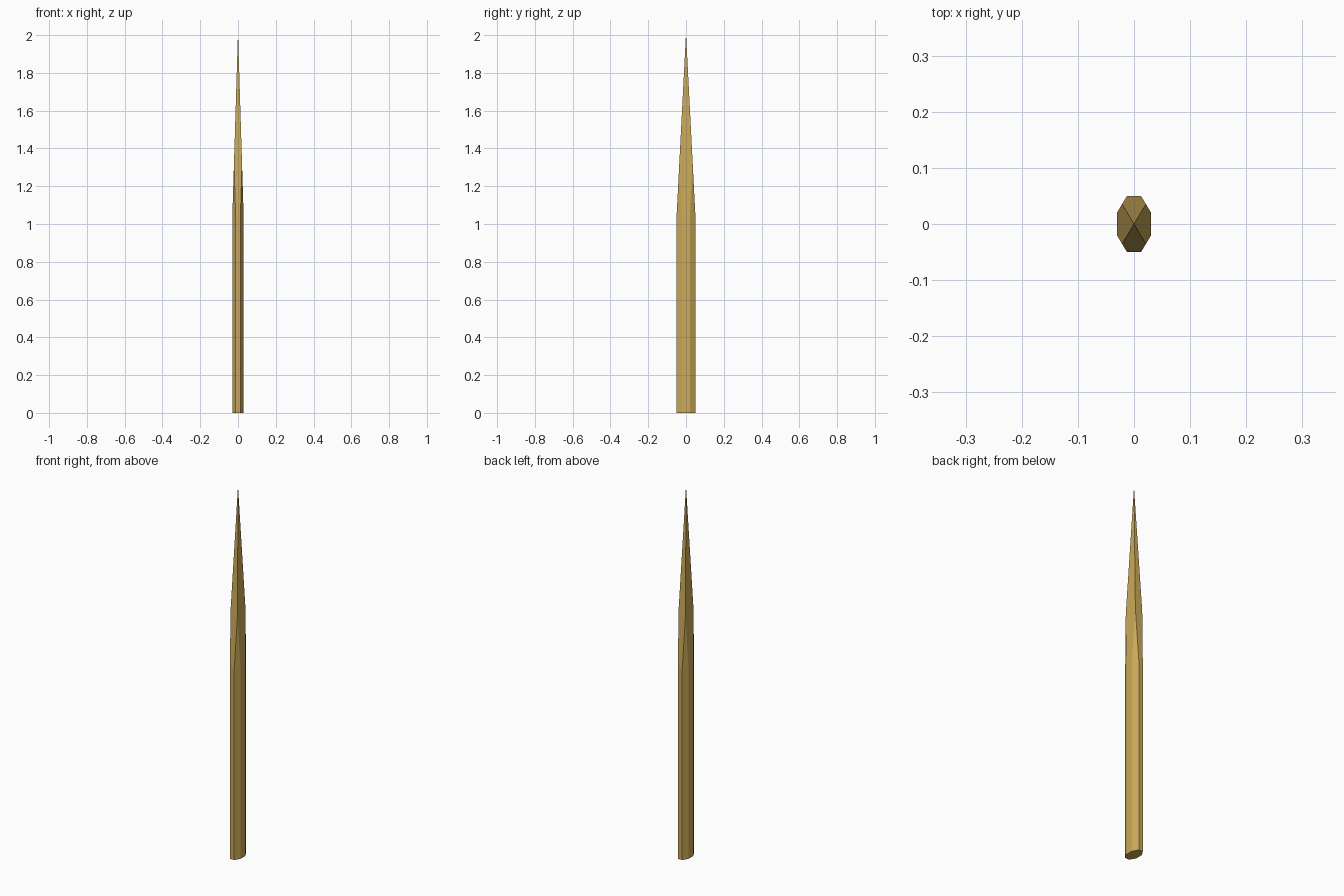
import bpy, bmesh, math
from mathutils import Matrix, Vector

if "Cube" in bpy.data.objects:
    bpy.data.objects.remove(bpy.data.objects["Cube"])

HX, HY = 0.03, 0.05        # half widths of the stake
TOP, SHOULDER = 2.0, 1.04  # tip height, start of the taper

# Octagonal shaft, squashed to an oval section
bm = bmesh.new()
r = 1 / math.cos(math.pi / 8)
bmesh.ops.create_cone(bm, cap_ends=True, segments=8, radius1=r, radius2=r, depth=TOP)
bmesh.ops.rotate(bm, verts=bm.verts, matrix=Matrix.Rotation(math.pi / 8, 3, 'Z'))
bmesh.ops.scale(bm, verts=bm.verts, vec=(HX, HY, 1))
bmesh.ops.translate(bm, verts=bm.verts, vec=(0, 0, TOP / 2))

# Four sloping cuts sharpen the tip
TIP = 0.0005
for axis, half in ((Vector((1, 0, 0)), HX), (Vector((0, 1, 0)), HY)):
    for side in (1, -1):
        normal = axis * side * (TOP - SHOULDER) + Vector((0, 0, half - TIP))
        point = axis * side * half + Vector((0, 0, SHOULDER))
        cut = bmesh.ops.bisect_plane(bm, geom=bm.verts[:] + bm.edges[:] + bm.faces[:],
                                     plane_co=point, plane_no=normal, clear_outer=True)
        edges = [e for e in cut['geom_cut'] if isinstance(e, bmesh.types.BMEdge)]
        bmesh.ops.contextual_create(bm, geom=edges)
bmesh.ops.recalc_face_normals(bm, faces=bm.faces)

mesh = bpy.data.meshes.new("wooden_stake")
bm.to_mesh(mesh)
bm.free()
stake = bpy.data.objects.new("wooden_stake", mesh)
bpy.context.collection.objects.link(stake)

# Golden wood colour
wood = bpy.data.materials.new("golden_wood")
wood.diffuse_color = (0.6, 0.4, 0.1, 1)
wood.use_nodes = True
wood.node_tree.nodes["Principled BSDF"].inputs["Base Color"].default_value = wood.diffuse_color
mesh.materials.append(wood)
